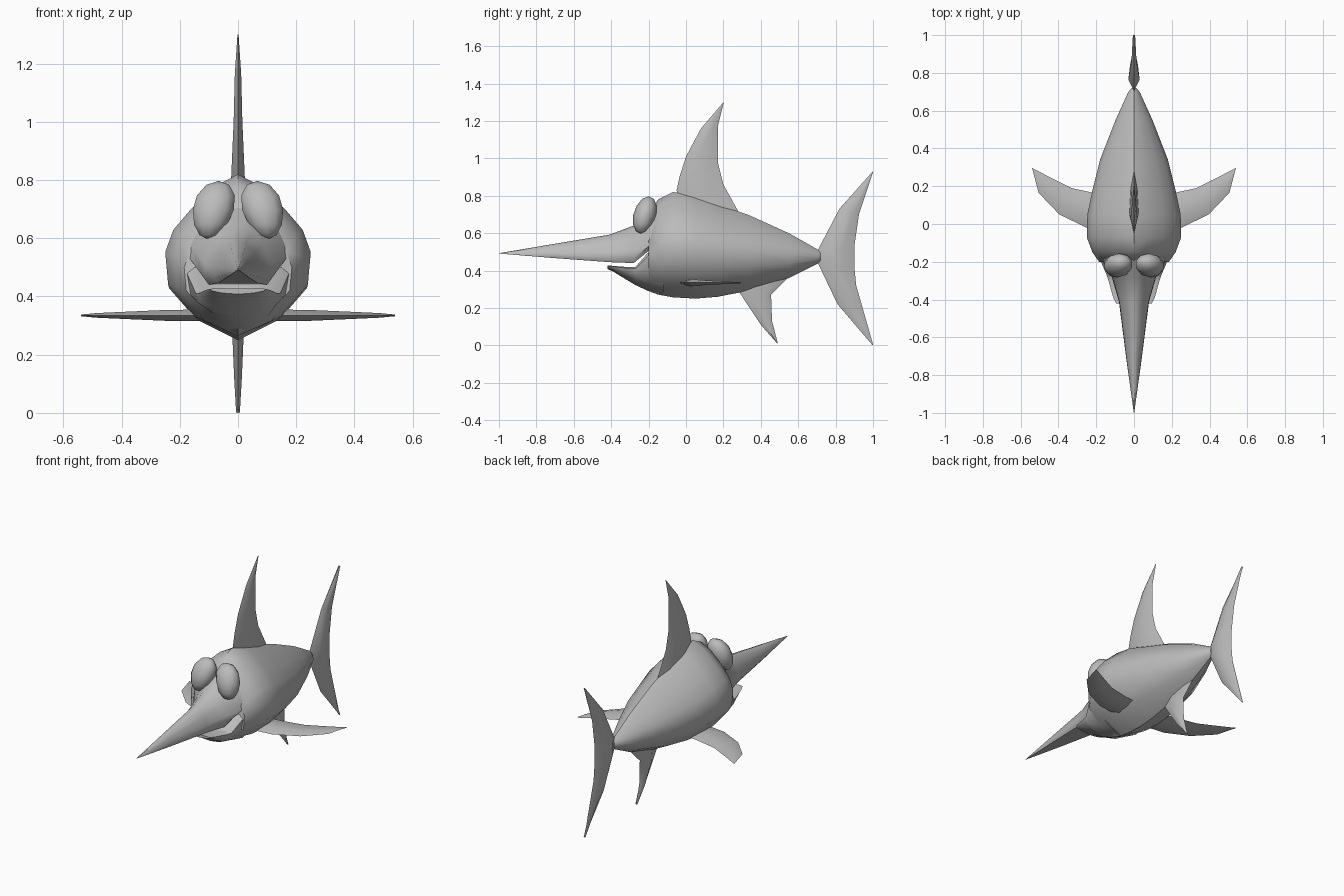
import bpy, bmesh, math
from mathutils import Vector

cube = bpy.data.objects.get("Cube")
if cube:
    bpy.data.objects.remove(cube)

grey = bpy.data.materials.new("plain grey")
grey.use_nodes = True
grey.diffuse_color = (0.5, 0.5, 0.5, 1)
grey.node_tree.nodes["Principled BSDF"].inputs["Base Color"].default_value = (0.5, 0.5, 0.5, 1)


def finish(name, bm, angle):
    """Turn a bmesh into a grey, smooth-shaded object."""
    bmesh.ops.remove_doubles(bm, verts=bm.verts, dist=0.0005)
    bmesh.ops.recalc_face_normals(bm, faces=bm.faces)
    mesh = bpy.data.meshes.new(name)
    bm.to_mesh(mesh)
    bm.free()
    mesh.materials.append(grey)
    obj = bpy.data.objects.new(name, mesh)
    bpy.context.collection.objects.link(obj)
    bpy.ops.object.select_all(action="DESELECT")
    obj.select_set(True)
    bpy.context.view_layer.objects.active = obj
    bpy.ops.object.shade_smooth_by_angle(angle=math.radians(angle))
    return obj


def loft(name, rings, angle=45):
    """Skin a row of equal-length point rings and close both ends."""
    bm = bmesh.new()
    rows = [[bm.verts.new(p) for p in ring] for ring in rings]
    n = len(rows[0])
    for a, b in zip(rows, rows[1:]):
        for i in range(n):
            j = (i + 1) % n
            bm.faces.new((a[i], a[j], b[j], b[i]))
    bm.faces.new(rows[0])
    bm.faces.new(rows[-1])
    return finish(name, bm, angle)


def trunk(name, half, stations):
    """Loft a mirrored cross-section along y: (y, top, bottom, half width)."""
    section = half + [(-x, z) for x, z in reversed(half[1:-1])]
    loft(name, [[(x * w, y, (t + b) / 2 + z * (t - b) / 2) for x, z in section]
                for y, t, b, w in stations])


def fin(name, rows, side):
    """Loft a lens section between leading and trailing edge points."""
    side = Vector(side)
    rings = []
    for lead, trail, thick in rows:
        a, b = Vector(lead), Vector(trail)
        m, q = a.lerp(b, 0.3), a.lerp(b, 0.7)
        s = side * thick
        rings.append([a, m + s, q + s * 0.7, b, q - s * 0.7, m - s])
    loft(name, rings, 50)


def upright_fin(name, rows):
    fin(name, [((0, a, b), (0, c, d), t) for a, b, c, d, t in rows], (1, 0, 0))


# Body
body_half = [(0, 1), (.3, .86), (.64, .58), (.89, .32), (1, .05),
             (.96, -.35), (.58, -.74), (0, -1)]
trunk("body", body_half, [
    (-.20, .69, .29, .185), (-.15, .78, .272, .22), (-.07, .82, .257, .25),
    (.05, .80, .25, .247), (.17, .755, .26, .222), (.34, .695, .293, .18),
    (.55, .60, .36, .098), (.70, .515, .435, .03), (.72, .50, .45, .012)])

# Upper head running out into the long bill, with a flat underside
bill_half = [(0, 1), (.35, .86), (.72, .4), (.96, -.3), (1, -.75), (.85, -1), (0, -1)]
trunk("bill", bill_half, [
    (-1, .493, .491, .001), (-.72, .54, .468, .04), (-.41, .592, .445, .08),
    (-.28, .64, .44, .118), (-.20, .70, .505, .165), (-.12, .74, .52, .19)])

# Lower jaw with a flat lip
jaw_half = [(0, 1), (.85, 1), (1, .8), (.93, .1), (.58, -.6), (0, -1)]
trunk("lower_jaw", jaw_half, [
    (-.42, .428, .408, .095), (-.39, .425, .395, .11), (-.30, .418, .34, .135),
    (-.27, .42, .322, .145), (-.20, .50, .29, .175), (-.12, .52, .265, .2)])

# Upright fins: leading y, z, trailing y, z, half thickness
upright_fin("dorsal_fin", [
    (-.04, .76, .32, .66, .026), (-.05, .83, .28, .715, .024),
    (-.035, .90, .20, .86, .02), (0, 1.01, .17, .98, .015),
    (.08, 1.16, .17, 1.17, .011), (.2, 1.30, .201, 1.295, .002)])
upright_fin("tail_fin", [
    (.998, .93, 1, .925, .006), (.82, .73, .925, .70, .014),
    (.705, .51, .9, .53, .03), (.705, .44, .9, .42, .03),
    (.81, .22, .91, .32, .014), (.998, 0, 1, .005, .006)])
upright_fin("belly_fin", [
    (.25, .34, .62, .42, .022), (.285, .285, .545, .36, .02),
    (.33, .215, .455, .27, .018), (.40, .11, .46, .13, .013),
    (.488, .01, .49, .015, .007)])

for side, label in ((1, "left"), (-1, "right")):
    # Pectoral fin sweeping backwards
    rows = [(.10, -.04, .12, .15, .02), (.25, -.02, .215, .165, .019),
            (.395, .05, .33, .19, .013), (.505, .165, .44, .245, .008),
            (.538, .29, .54, .297, .003)]
    fin(label + "_pectoral_fin",
        [((side * a, b, .335), (side * c, d, .335), t) for a, b, c, d, t in rows],
        (0, 0, 1))

    # Bulging eye, tapered and leaning outwards at the bottom
    bm = bmesh.new()
    bmesh.ops.create_uvsphere(bm, u_segments=10, v_segments=6, radius=1)
    for v in bm.verts:
        x, y, z = v.co
        v.co = (side * (.085 + x * (.074 + .01 * z) - .018 * z),
                -.22 + y * .062 + .02 * z, .697 + z * .1)
    finish(label + "_eye", bm, 60)
